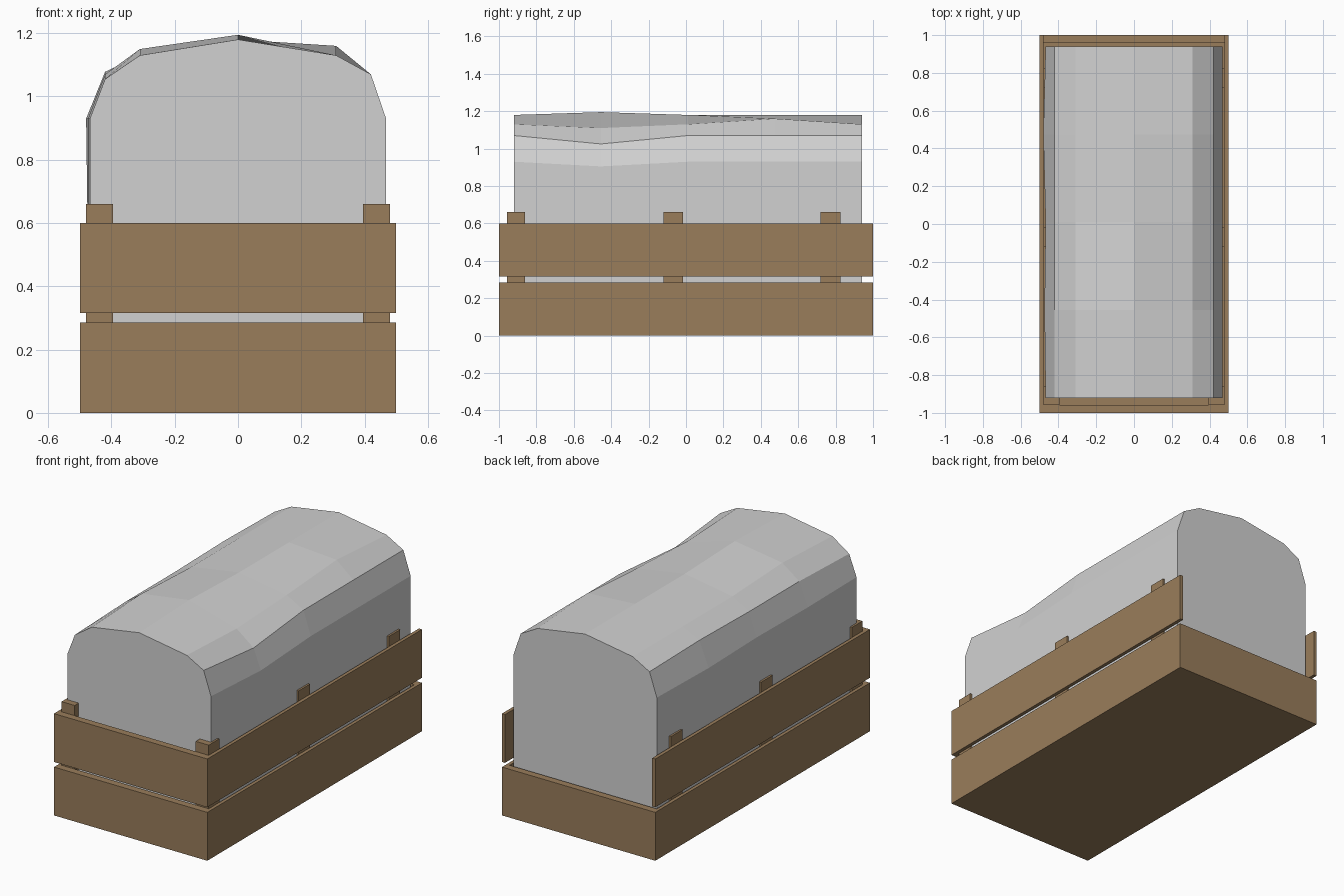
import bpy

if "Cube" in bpy.data.objects:
    bpy.data.objects.remove(bpy.data.objects["Cube"])


def material(name, rgb):
    m = bpy.data.materials.new(name)
    m.diffuse_color = (*rgb, 1.0)
    m.use_nodes = True
    m.node_tree.nodes["Principled BSDF"].inputs["Base Color"].default_value = m.diffuse_color
    return m


wood = material("brown wood", (0.32, 0.205, 0.104))
cloth = material("pale grey cargo", (0.64, 0.64, 0.64))


def make_object(name, verts, faces, mat):
    mesh = bpy.data.meshes.new(name)
    mesh.from_pydata(verts, [], faces)
    mesh.materials.append(mat)
    obj = bpy.data.objects.new(name, mesh)
    bpy.context.collection.objects.link(obj)
    return obj


def box(name, x0, x1, y0, y1, z0, z1):
    verts = [(x, y, z) for z in (z0, z1)
             for x, y in ((x0, y0), (x1, y0), (x1, y1), (x0, y1))]
    faces = [(3, 2, 1, 0), (4, 5, 6, 7)]
    faces += [(i, (i + 1) % 4, (i + 1) % 4 + 4, i + 4) for i in range(4)]
    return make_object(name, verts, faces, wood)


LOWER, UPPER = (0.0, 0.285), (0.315, 0.6)
SIDE_T, END_T = 0.02, 0.042

# Floor, and boards; the back is open above the lower board
box("floor", -0.48, 0.48, -0.958, 0.958, 0.0, 0.03)
for level, (z0, z1) in (("lower", LOWER), ("upper", UPPER)):
    for side, s in (("left", -1), ("right", 1)):
        xs = sorted((s * (0.5 - SIDE_T), s * 0.5))
        box(f"{side}_{level}_board", *xs, -1, 1, z0, z1)
    box(f"front_{level}_board", -0.48, 0.48, -1, -1 + END_T, z0, z1)
box("back_lower_board", -0.48, 0.48, 1 - END_T, 1, *LOWER)

# Posts holding the boards together
for side, s in (("left", -1), ("right", 1)):
    for i, (y0, y1) in enumerate(((-0.92, -0.86), (-0.12, -0.015), (0.72, 0.825))):
        box(f"{side}_post_{i + 1}", *sorted((s * 0.455, s * 0.48)), y0, y1, 0.03, 0.66)
    box(f"front_{side}_post", *sorted((s * 0.395, s * 0.48)), -0.958, -0.92, 0.03, 0.66)

# Lumpy cargo: one cross-section, nudged at some stations
section = [(-0.468, 0.03), (-0.468, 0.93), (-0.42, 1.07), (-0.31, 1.13), (0, 1.18),
           (0.31, 1.13), (0.42, 1.07), (0.468, 0.93), (0.468, 0.03)]
stations = [-0.92, -0.455, 0.01, 0.475, 0.94]
nudges = {(0, 2): (0, -0.015),
          (1, 1): (-0.006, 0), (1, 3): (0, 0.02), (1, 4): (0, 0.015),
          (1, 5): (0, -0.02), (1, 6): (0, -0.045), (1, 7): (0, -0.025),
          (3, 1): (-0.012, 0), (3, 2): (0, 0.008), (3, 5): (0, 0.03)}
n = len(section)
verts = []
for j, y in enumerate(stations):
    for i, (x, z) in enumerate(section):
        dx, dz = nudges.get((j, i), (0, 0))
        verts.append((x + dx, y, z + dz))
faces = [tuple(range(n)), tuple(range(len(verts) - 1, len(verts) - 1 - n, -1))]
for j in range(len(stations) - 1):
    for i in range(n):
        a, b = j * n + i, j * n + (i + 1) % n
        faces.append((a, a + n, b + n, b))
make_object("cargo", verts, faces, cloth)
